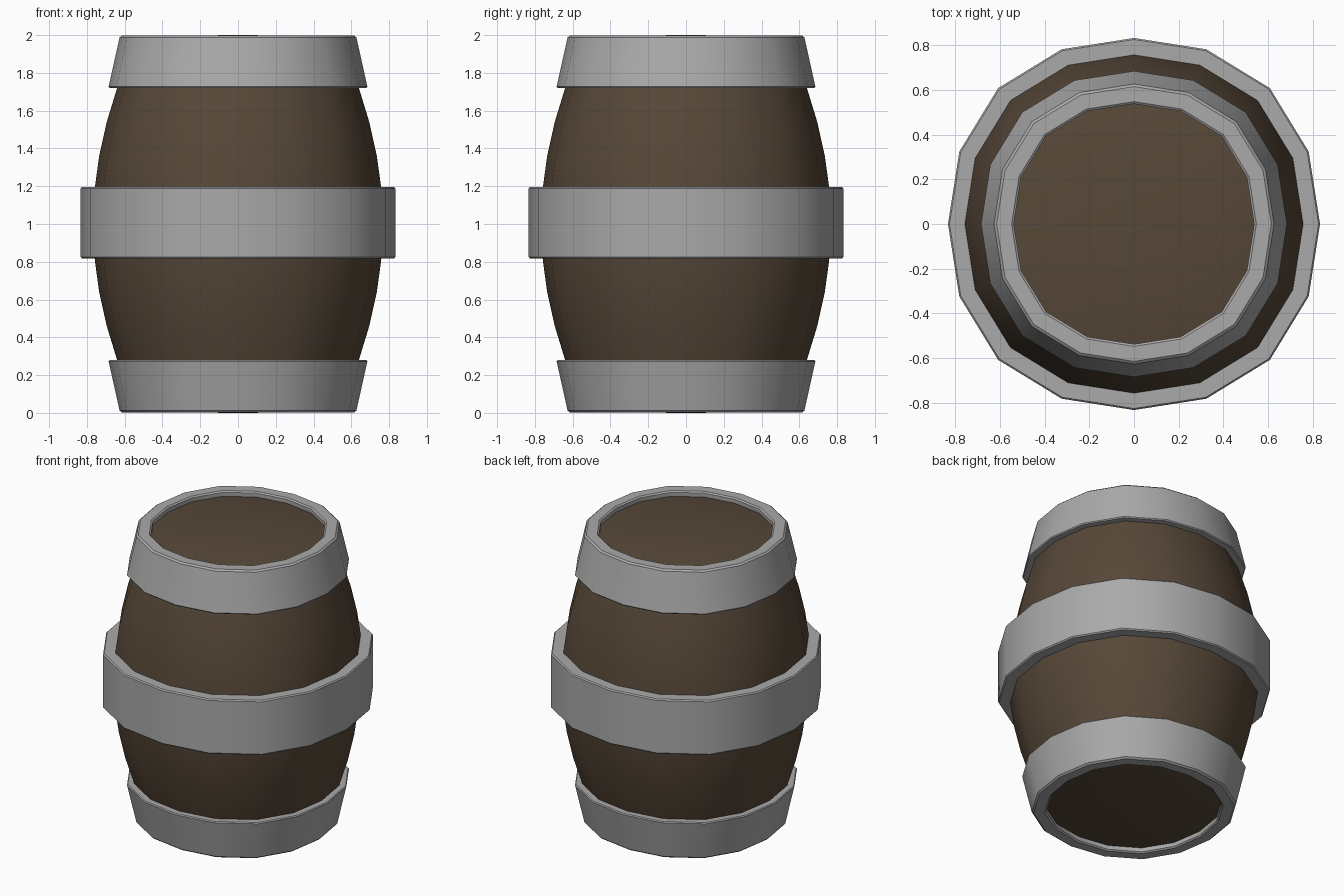
import bpy, bmesh, math

if "Cube" in bpy.data.objects:
    bpy.data.objects.remove(bpy.data.objects["Cube"])

SIDES = 16

def material(name, rgb):
    m = bpy.data.materials.new(name)
    m.diffuse_color = (*rgb, 1)
    m.use_nodes = True
    m.node_tree.nodes["Principled BSDF"].inputs["Base Color"].default_value = m.diffuse_color
    return m

wood = material("dark wood", (0.095, 0.064, 0.040))
metal = material("grey metal", (0.40, 0.40, 0.40))

def ring(bm, r, z):
    # slightly squarish circle, as on a subdivided barrel
    vs = []
    for i in range(SIDES):
        a = 2 * math.pi * i / SIDES
        rr = r * (1 + 0.033 * math.sin(2 * a) ** 2)
        vs.append(bm.verts.new((rr * math.cos(a), rr * math.sin(a), z)))
    return vs

def lathe(name, profile, mat, closed, angle=35):
    """Spin (radius, z) points; closed profiles make hoops, open ones get poles."""
    bm = bmesh.new()
    rings = [ring(bm, r, z) if r > 0 else [bm.verts.new((0, 0, z))] for r, z in profile]
    pairs = list(zip(rings, rings[1:] + rings[:1])) if closed else list(zip(rings, rings[1:]))
    for a, b in pairs:
        for i in range(SIDES):
            j = (i + 1) % SIDES
            if len(a) == 1:
                bm.faces.new((a[0], b[j], b[i]))
            elif len(b) == 1:
                bm.faces.new((a[i], a[j], b[0]))
            else:
                bm.faces.new((a[i], a[j], b[j], b[i]))
    bmesh.ops.recalc_face_normals(bm, faces=bm.faces)
    me = bpy.data.meshes.new(name)
    bm.to_mesh(me)
    bm.free()
    me.materials.append(mat)
    ob = bpy.data.objects.new(name, me)
    bpy.context.collection.objects.link(ob)
    bpy.context.view_layer.objects.active = ob
    ob.select_set(True)
    bpy.ops.object.shade_smooth_by_angle(angle=math.radians(angle))
    ob.select_set(False)
    return ob

# Wooden body with gently domed ends
upper = [(0.775, 1.0), (0.757, 1.2), (0.735, 1.36), (0.695, 1.54), (0.64, 1.72),
         (0.60, 1.84), (0.575, 1.92), (0.54, 1.962), (0.42, 1.982), (0.25, 1.994),
         (0.10, 1.9995), (0, 2.0)]
lower = [(r, 2 - z) for r, z in reversed(upper[1:])]
lathe("barrel_body", lower + upper, wood, False)

# End hoops: tapered, wrapping over the rim
end = [(0.62, 1.72), (0.680, 1.72), (0.685, 1.727), (0.627, 1.988), (0.615, 1.998),
       (0.548, 1.998), (0.538, 1.99), (0.538, 1.93)]
lathe("top_hoop", end, metal, True)
lathe("bottom_hoop", [(r, 2 - z) for r, z in end], metal, True)

# Middle hoop
mid = [(0.74, 0.817), (0.826, 0.817), (0.833, 0.825), (0.833, 1.188),
       (0.826, 1.196), (0.74, 1.196)]
lathe("middle_hoop", mid, metal, True)
